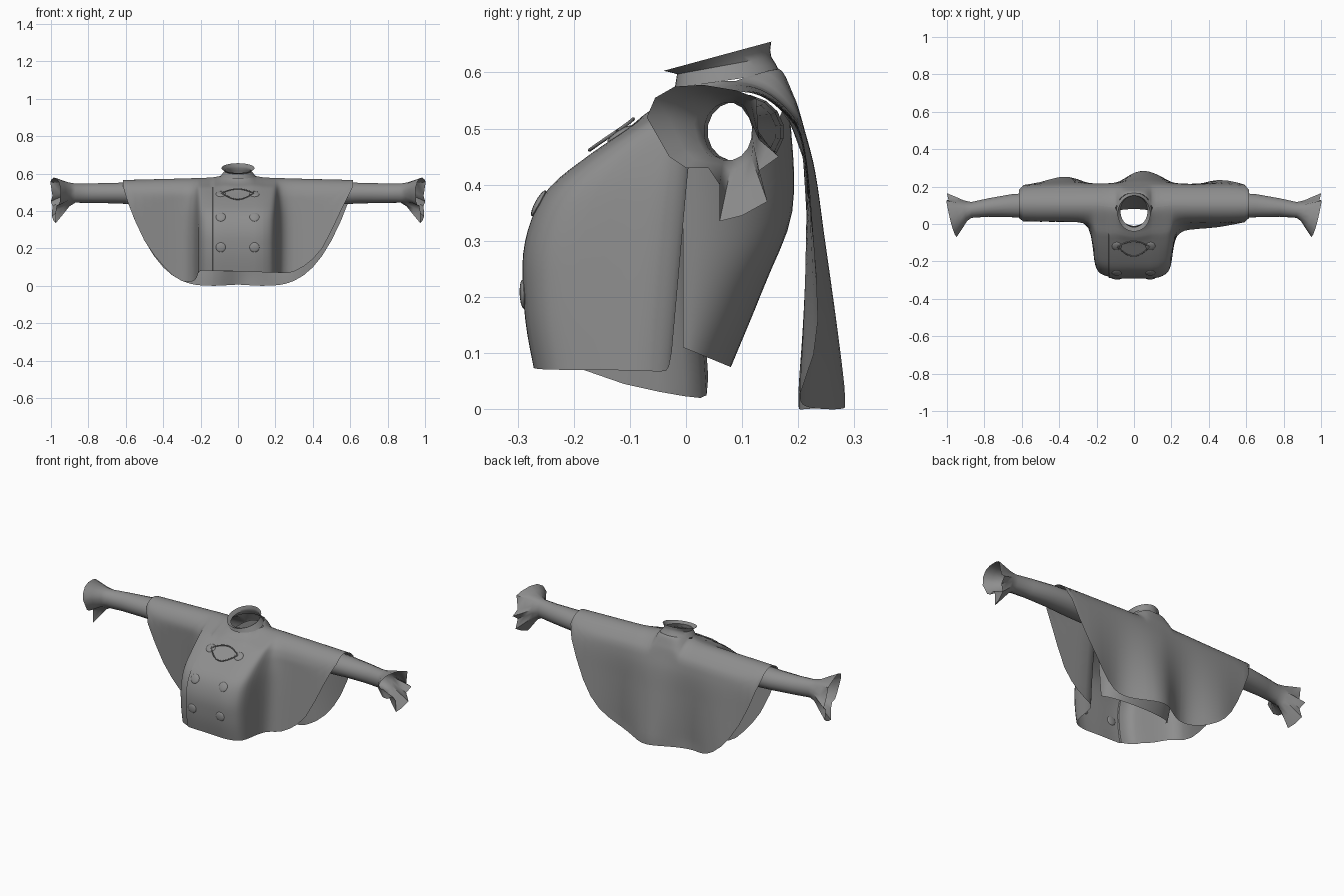
import bpy, bmesh, math
from mathutils import Vector

if "Cube" in bpy.data.objects:
    bpy.data.objects.remove(bpy.data.objects["Cube"])

cloth = bpy.data.materials.new("grey_cloth")
cloth.use_nodes = True
GREY = (0.27, 0.27, 0.27, 1)
cloth.diffuse_color = GREY
cloth.node_tree.nodes["Principled BSDF"].inputs["Base Color"].default_value = GREY


def curve(points, v):
    """Smooth value through sorted (position, value) pairs, clamped at the ends."""
    if v <= points[0][0]:
        return points[0][1]
    if v >= points[-1][0]:
        return points[-1][1]

    def slope(k):
        a, b = points[max(k - 1, 0)], points[min(k + 1, len(points) - 1)]
        return (b[1] - a[1]) / (b[0] - a[0])
    for i in range(len(points) - 1):
        (x0, y0), (x1, y1) = points[i], points[i + 1]
        if v <= x1:
            w = x1 - x0
            t = (v - x0) / w
            s = t * t * (3 - 2 * t)
            return (y0 * (1 - s) + y1 * s + slope(i) * w * t * (1 - t) ** 2
                    - slope(i + 1) * w * t * t * (1 - t))


def finish(name, bm):
    mesh = bpy.data.meshes.new(name)
    bm.to_mesh(mesh)
    bm.free()
    mesh.materials.append(cloth)
    ob = bpy.data.objects.new(name, mesh)
    bpy.context.collection.objects.link(ob)
    bpy.ops.object.select_all(action="DESELECT")
    ob.select_set(True)
    bpy.context.view_layer.objects.active = ob
    bpy.ops.object.shade_smooth_by_angle(angle=math.radians(50))
    return ob


def sheet(name, rows, closed=False, flip=False):
    """Skin a list of equally long rows of points."""
    bm = bmesh.new()
    grid = [[bm.verts.new(p) for p in row] for row in rows]
    n = len(rows[0])
    for a, b in zip(grid, grid[1:]):
        for i in range(n if closed else n - 1):
            j = (i + 1) % n
            quad = (a[i], b[i], b[j], a[j])
            bm.faces.new(quad[::-1] if flip else quad)
    return finish(name, bm)


# Shared cloth shapes
HALF = [0.03, 0.055, 0.075, 0.088, 0.1, 0.12, 0.134, 0.136, 0.155, 0.17, 0.18, 0.19,
        0.197, 0.203, 0.208, 0.213, 0.22, 0.23, 0.245, 0.27, 0.3, 0.35, 0.4, 0.45,
        0.5, 0.55, 0.59, 0.615]
COLUMNS = [-x for x in reversed(HALF)] + [0] + HALF
CHEST = [(0.07, 0.272), (0.14, 0.285), (0.2, 0.291), (0.28, 0.291), (0.35, 0.272), (0.4, 0.24),
         (0.45, 0.178), (0.52, 0.08), (0.575, 0.03), (0.6, 0)]
BULGE = [(0, 1), (0.1, 1), (0.15, 0.97), (0.185, 0.88), (0.2, 0.72), (0.21, 0.45),
         (0.225, 0.2), (0.26, 0.05), (0.32, 0)]
FRONT_HEM = [(-0.615, 0.53), (-0.58, 0.42), (-0.5, 0.24), (-0.42, 0.13), (-0.33, 0.04),
             (-0.27, 0.02), (-0.225, 0.035), (-0.208, 0.075), (-0.14, 0.08), (0.2, 0.07),
             (0.28, 0.07), (0.36, 0.11), (0.45, 0.2), (0.55, 0.4), (0.615, 0.53)]
BACK_HEM = [(0, 0.006), (0.15, 0.0), (0.27, 0.015), (0.37, 0.07), (0.45, 0.16),
            (0.52, 0.28), (0.58, 0.42), (0.615, 0.52)]
NECK_Y = 0.075


def ridge(x, side):
    """Top seam of the cape: runs around the neck hole, then along the shoulder."""
    r = 0.09
    dip = math.sqrt(max(r * r - x * x, 0))
    z = curve([(0, 0.578), (0.09, 0.585), (0.15, 0.578), (0.615, 0.565)], abs(x))
    return NECK_Y + 0.025 * min(abs(x) / 0.2, 1) + side * dip, z + (0.3 * dip if side > 0 else 0)


def round_over(start, end, drop):
    k = 1 - min(drop / 0.1, 1)
    return end + (start - end) * (1 - math.sqrt(1 - k * k))


def front_y(x, z):
    y0, top = ridge(x, -1)
    fade = max(0, min((top - z) / 0.05, 1))
    wide = abs(x) - (0.012 if x < 0 else 0)
    flap = 0.008 * max(0, min(1, (0.2 - x) / 0.1)) if x > -0.135 else 0
    # The left half swings forward towards its hem, the right half backward
    swing = max(0, 0.5 - z) / 0.45 * max(-0.03, min(0.04, x * 0.2))
    return (round_over(y0, 0.01, top - z) - swing * (1 - curve(BULGE, wide))
            - fade * (curve(CHEST, z) * curve(BULGE, wide) + flap))


def back_y(x, z):
    y0, top = ridge(x, 1)
    fade = max(0, min((top - z) / 0.06, 1))
    hang = max(0, min(1, (0.54 - z) / 0.5)) ** 1.3
    fold = 0.045 * hang * (1 - 1.1 * abs(x)) * math.cos(math.tau * (x - 0.06) / 0.46)
    fall = curve([(0, 0.053), (0.15, 0.05), (0.3, 0.043), (0.43, 0.034), (0.53, 0.013), (0.6, 0)], z)
    return round_over(y0, 0.19, top - z) + fade * fall * (1 - 0.6 * abs(x)) + fold


def cape(name, side, hem, depth, steps=36):
    rows = []
    for k in range(steps + 1):
        row = []
        for x in COLUMNS:
            top = ridge(x, side)[1]
            z = top - (top - hem(x)) * (k / steps) ** 2
            row.append((x, depth(x, z), z))
        rows.append(row)
    sheet(name, rows, flip=side > 0)


cape("cape_front", -1, lambda x: curve(FRONT_HEM, x), front_y)
cape("cape_back", 1, lambda x: curve(BACK_HEM, abs(x)), back_y)

# Fitted bodice back under the cape, open at the armholes
rows = []
for k in range(15):
    t = k / 14
    row = []
    for i in range(29):
        a = math.pi * i / 28
        s = math.sin(a)
        width = 0.215 + 0.025 * t
        depth = curve([(0, 0.085), (0.3, 0.145), (0.58, 0.195), (1, 0.188)], t)
        hem, top = 0.11 - 0.035 * s, 0.43 + 0.13 * s ** 4
        row.append((width * math.cos(a), -0.005 + depth * s, hem + (top - hem) * t))
    rows.append(row)
sheet("bodice_back", rows)

# Collar: neck band and turned-out top edge as (front y, front z, back y, back z, half width)
rows = []
for fy, fz, by, bz, w in [(-0.02, 0.572, 0.168, 0.6, 0.094), (-0.018, 0.585, 0.16, 0.615, 0.082),
                          (-0.016, 0.597, 0.152, 0.628, 0.072), (-0.026, 0.6, 0.15, 0.64, 0.078),
                          (-0.04, 0.603, 0.152, 0.655, 0.088)]:
    row = []
    for i in range(40):
        a = math.tau * i / 40
        m = (1 + math.sin(a)) / 2
        row.append((w * math.cos(a), fy + (by - fy) * m, fz + (bz - fz) * m))
    rows.append(row)
sheet("collar", rows, closed=True, flip=True)

# Sleeves with ragged flared cuffs: rim offsets from the wrist centre
RIM = [(-0.14, 0.03), (-0.125, 0.065), (-0.09, 0.085), (-0.04, 0.088), (0.02, 0.078),
       (0.055, 0.065), (0.06, -0.01), (0.095, -0.04), (0.06, -0.065), (0.075, -0.12),
       (0.03, -0.145), (-0.01, -0.155), (-0.01, -0.09), (-0.03, -0.06), (-0.07, -0.06),
       (-0.1, -0.04)]
for side, label in ((1, "left"), (-1, "right")):
    rows = []
    for x, cy, ry, rz in [(0.24, 0.1, 0.075, 0.066), (0.5, 0.1, 0.07, 0.063), (0.65, 0.098, 0.063, 0.056),
                          (0.78, 0.088, 0.05, 0.053), (0.87, 0.075, 0.043, 0.052)]:
        angles = [2.93 - math.tau * i / 16 for i in range(16)]
        rows.append([(side * x, cy + ry * math.cos(a), 0.495 + rz * math.sin(a)) for a in angles])
    wrist = rows[-1]
    # The cuff opening slants outward towards the back
    for t, grow in ((0.3, 0.18), (0.65, 0.6), (1, 1)):
        row = []
        for (dy, dz), p in zip(RIM, wrist):
            rim_x = 0.977 + 0.25 * dy + 0.2 * max(dz, 0)
            row.append((side * (0.87 + t * (rim_x - 0.87)), p[1] + grow * (0.07 + dy - p[1]),
                        p[2] + grow * (0.49 + dz - p[2])))
        rows.append(row)
    sheet(label + "_sleeve", rows, closed=True, flip=side < 0)


def on_chest(x, z, lift=0.0):
    e = 0.01
    normal = Vector(((front_y(x + e, z) - front_y(x - e, z)) / (2 * e), -1,
                     (front_y(x, z + e) - front_y(x, z - e)) / (2 * e))).normalized()
    return Vector((x, front_y(x, z), z)) + normal * lift, normal


# Double row of domed buttons
for z, level in ((0.49, "top"), (0.367, "middle"), (0.205, "bottom")):
    for x, label in ((0.088, "left"), (-0.092, "right")):
        place, normal = on_chest(x, z)
        bm = bmesh.new()
        bmesh.ops.create_uvsphere(bm, u_segments=20, v_segments=10, radius=0.026)
        bmesh.ops.scale(bm, vec=(1, 1, 0.25), verts=bm.verts)
        button = finish(f"{level}_{label}_button", bm)
        button.location = place
        button.rotation_euler = normal.to_track_quat("Z", "Y").to_euler()

# Two cords slung between the top buttons
for name, rise in (("upper_cord", 0.022), ("lower_cord", -0.034)):
    data = bpy.data.curves.new(name, "CURVE")
    data.dimensions = "3D"
    data.bevel_depth = 0.003
    data.bevel_resolution = 1
    line = data.splines.new("POLY")
    line.points.add(16)
    for i, point in enumerate(line.points):
        t = i / 16
        p, _ = on_chest(-0.088 + 0.172 * t, 0.49 + rise * math.sin(math.pi * t), 0.007)
        point.co = (*p, 1)
    data.materials.append(cloth)
    bpy.context.collection.objects.link(bpy.data.objects.new(name, data))
